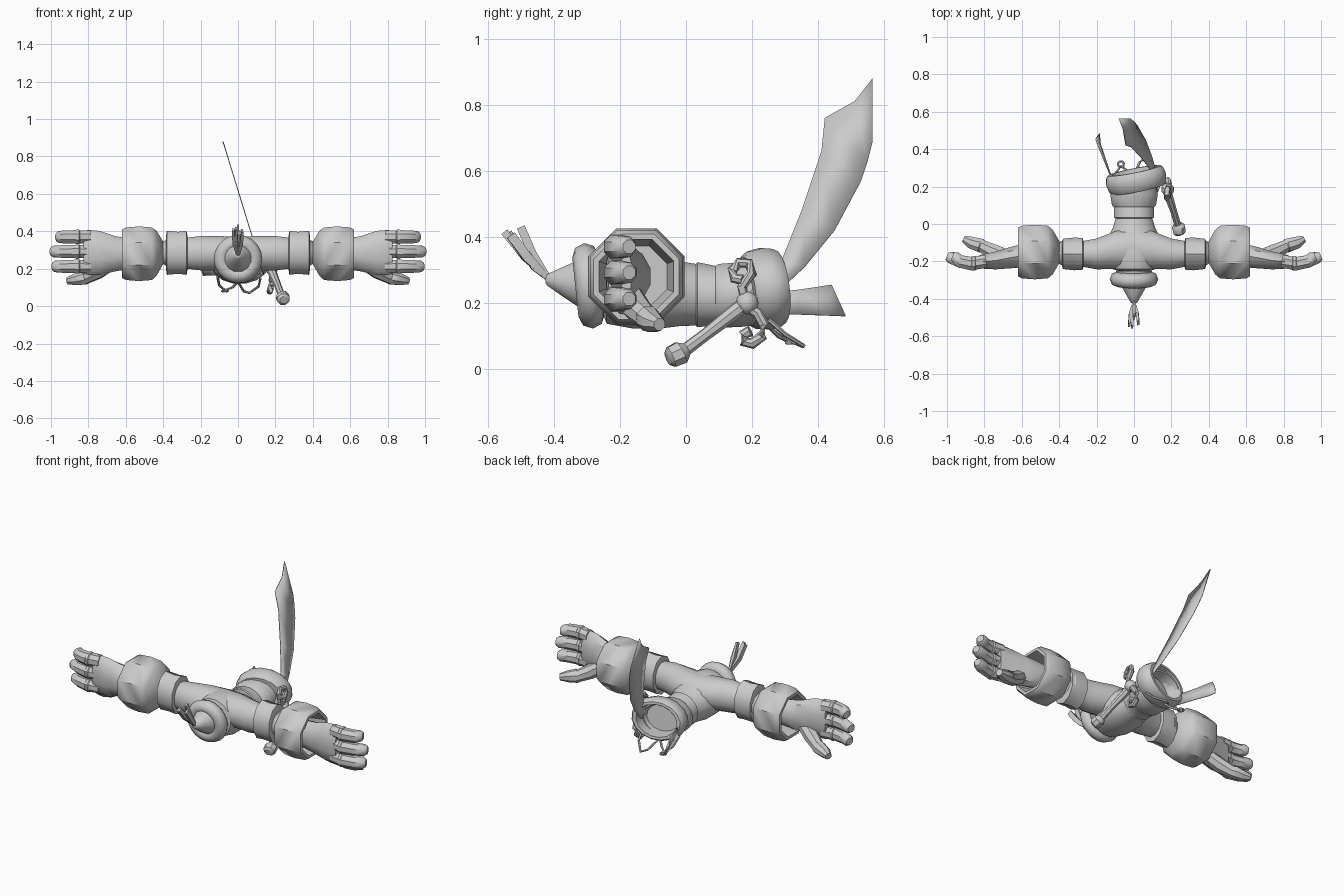
import bpy, bmesh, math
from mathutils import Vector

cube = bpy.data.objects.get("Cube")
if cube:
    bpy.data.objects.remove(cube, do_unlink=True)

grey = bpy.data.materials.new("plain_grey")
grey.use_nodes = True
tone = (0.6, 0.6, 0.6, 1)
grey.diffuse_color = tone
grey.node_tree.nodes["Principled BSDF"].inputs["Base Color"].default_value = tone


def finish(name, bm, angle=40):
    """Turn a bmesh into a shaded object."""
    bmesh.ops.recalc_face_normals(bm, faces=bm.faces)
    mesh = bpy.data.meshes.new(name)
    bm.to_mesh(mesh)
    bm.free()
    mesh.materials.append(grey)
    obj = bpy.data.objects.new(name, mesh)
    bpy.context.collection.objects.link(obj)
    bpy.ops.object.select_all(action='DESELECT')
    obj.select_set(True)
    bpy.context.view_layer.objects.active = obj
    bpy.ops.object.shade_smooth_by_angle(angle=math.radians(angle))
    return obj


def sweep(name, rings, sides=12, axis=None, side=1, turn=0.5, up=(0, 0, 1)):
    """Loft elliptical rings (x, y, z, wide, high) along a path or a fixed axis."""
    bm = bmesh.new()
    mids = [Vector(r[:3]) for r in rings]
    loops = []
    for i, ring in enumerate(rings):
        t = Vector(axis) if axis else mids[min(i + 1, len(mids) - 1)] - mids[max(i - 1, 0)]
        t.normalize()
        u = t.cross(Vector(up)).normalized()
        v = u.cross(t)
        loop = []
        for k in range(sides):
            a = math.tau * (k + turn) / sides
            p = mids[i] + u * math.cos(a) * ring[3] + v * math.sin(a) * ring[-1]
            loop.append(bm.verts.new((p.x * side, p.y, p.z)))
        loops.append(loop)
    for a, b in zip(loops, loops[1:]):
        for k in range(sides):
            j = (k + 1) % sides
            bm.faces.new((a[k], a[j], b[j], b[k]))
    bm.faces.new(loops[0])
    bm.faces.new(loops[-1])
    return finish(name, bm)


def tube(name, points, radius, sides=8, side=1):
    return sweep(name, [(*p, radius, radius) for p in points], sides, side=side, up=(0.3, 0.2, 0.9))


def strip(name, left, right):
    """Thin curved plate between two edges."""
    bm = bmesh.new()
    a = [bm.verts.new(p) for p in left]
    b = [bm.verts.new(p) for p in right]
    for i in range(len(a) - 1):
        bm.faces.new((a[i], a[i + 1], b[i + 1], b[i]))
    obj = finish(name, bm)
    mod = obj.modifiers.new("thickness", 'SOLIDIFY')
    mod.thickness = 0.005
    mod.offset = 0
    return obj


# Torso with stepped waist and hollow lower end
profile = [(-.25, .25, .09, .09), (-.24, .25, .12, .115), (-.16, .25, .15, .13),
           (-.08, .24, .145, .12), (-.02, .228, .115, .1), (.03, .225, .1, .095),
           (.035, .225, .108, .1), (.09, .222, .11, .092), (.1, .222, .12, .098),
           (.16, .225, .13, .1), (.2, .23, .12, .1), (.25, .24, .13, .1),
           (.25, .24, .115, .088), (.1, .225, .09, .07)]
sweep("torso", [(0, y, z, w, h) for y, z, w, h in profile], 16, axis=(0, 1, 0))

# Shoulders running through the chest
sweep("shoulders", [(x, y, .283, w, h) for x, y, w, h in
                    ((-.28, -.16, .07, .085), (-.2, -.16, .085, .095), (-.1, -.14, .105, .095),
                     (0, -.13, .115, .09), (.1, -.14, .105, .095), (.2, -.16, .085, .095),
                     (.28, -.16, .07, .085))], 12, axis=(1, 0, 0))

for side, label in ((1, "left"), (-1, "right")):
    # Upper arm band and elbow
    sweep(label + "_arm_band", [(x, -.16, .285, w, h) for x, w, h in
                                ((.27, .07, .09), (.275, .09, .118), (.32, .092, .112),
                                 (.38, .085, .118), (.385, .07, .09))], 10, (1, 0, 0), side)
    sweep(label + "_elbow", [(x, -.155, .285, r, r) for x, r in
                             ((.36, .085), (.4, .06), (.41, .05), (.45, .07))], 10, (1, 0, 0), side)
    # Large hollow faceted cuff
    sweep(label + "_cuff", [(x, -.15, z, r, r) for x, z, r in
                            ((.395, .285, .055), (.435, .282, .13), (.46, .28, .152), (.53, .28, .158),
                             (.6, .28, .152), (.62, .28, .14), (.62, .28, .122), (.5, .28, .1))],
          8, (1, 0, 0), side)
    # Forearm and palm
    sweep(label + "_palm", [(.5, -.165, .28, .06, .075), (.6, -.17, .28, .065, .085),
                            (.66, -.18, .28, .06, .095), (.74, -.195, .284, .05, .118),
                            (.8, -.2, .287, .042, .12), (.825, -.2, .287, .036, .115)],
          10, (1, 0, 0), side)
    # Three jointed fingers, each with a ring
    for number, (z, tip) in enumerate(((.212, .99), (.292, 1.0), (.37, .97))):
        path = [(.79, -.2), (.87, -.212), (.93, -.2), (tip - .015, -.178), (tip, -.172)]
        sizes = (.037, .039, .037, .033, .022)
        sweep(f"{label}_finger_{number}", [(x, y, z, r, r) for (x, y), r in zip(path, sizes)],
              8, side=side)
        sweep(f"{label}_finger_ring_{number}", [(x, -.21, z, r, r) for x, r in
                                                ((.845, .037), (.85, .042), (.865, .042), (.87, .037))],
              8, (1, 0, 0), side)
    # Thumb
    sweep(label + "_thumb", [(.68, -.175, .23, .04, .04), (.75, -.15, .185, .045, .042),
                             (.81, -.12, .155, .035, .036), (.82, -.115, .153, .04, .04),
                             (.87, -.1, .142, .035, .033), (.91, -.08, .135, .02, .02)],
          8, side=side)

# Round collar, inner ruff and tapering neck
bpy.ops.mesh.primitive_torus_add(major_radius=.09, minor_radius=.04, major_segments=20,
                                 minor_segments=8, location=(0, -.295, .252),
                                 rotation=(math.radians(96), 0, 0))
collar = bpy.context.object
collar.name = "collar"
collar.data.materials.append(grey)
bpy.ops.object.shade_smooth_by_angle(angle=math.radians(50))
sweep("neck", [(0, y, z, r, r) for y, z, r in
               ((-.25, .25, .1), (-.3, .255, .085), (-.335, .26, .068), (-.38, .265, .042),
                (-.42, .27, .018), (-.425, .27, .01))], 12, (0, 1, 0))

# Tuft of folded leaves on the tip
for i, (x, y, z, wide) in enumerate(((0, -.5, .43, .018), (.022, -.53, .405, .02),
                                     (-.025, -.54, .41, .02), (.012, -.485, .35, .018),
                                     (-.01, -.55, .415, .016))):
    sweep(f"tuft_leaf_{i}", [(0, -.41, .268, .006, .01), (x * .8, (y - .41) / 2 - .01, z * .5 + .135, .012, wide),
                             (x, y, z, .008, wide)], 4)

# Slanted padded belt
centre, slant = Vector((.012, .232, .242)), Vector((-.2, 1, .12)).normalized()
sweep("belt", [(*(centre + slant * d), r, r * .76) for d, r in
               ((-.05, .115), (-.05, .14), (-.03, .158), (.01, .166), (.04, .158), (.055, .145),
                (.055, .125), (-.03, .11))], 16, slant)

# Curved sword blade
def blade_edge(points):
    return [(.19 - .307 * z, y, z) for y, z in points]

strip("sword_blade",
      blade_edge(((.17, .21), (.29, .33), (.35, .48), (.41, .66), (.42, .76), (.51, .81), (.565, .88))),
      blade_edge(((.2, .17), (.285, .24), (.36, .31), (.45, .42), (.53, .57), (.55, .63), (.565, .69))))

# Sword grip, pommel and curled guard
sweep("sword_grip", [(.17, .2, .215, .022, .022), (.185, .15, .175, .024, .024),
                     (.215, .06, .105, .019, .019), (.235, -.01, .052, .02, .02)], 8)
sweep("sword_pommel", [(.232, 0, .06, .022, .022), (.238, -.015, .05, .037, .037),
                       (.243, -.045, .036, .036, .034), (.246, -.055, .032, .024, .022)], 8)
tube("guard_upper", [(.18, .18, .19), (.185, .17, .25), (.185, .2, .29), (.18, .19, .32),
                     (.175, .16, .322), (.175, .14, .3), (.18, .145, .275), (.185, .17, .27)], .016)
tube("guard_lower", [(.18, .18, .19), (.185, .215, .17), (.18, .235, .135), (.175, .23, .1),
                     (.17, .2, .077), (.17, .175, .083), (.175, .175, .105), (.18, .195, .115)], .017)
bpy.ops.mesh.primitive_uv_sphere_add(segments=10, ring_count=6, radius=.035, location=(.18, .185, .2))
knot = bpy.context.object
knot.name = "guard_knot"
knot.data.materials.append(grey)
bpy.ops.object.shade_smooth_by_angle(angle=math.radians(50))

# Trailing cloth at the right hip
strip("hip_cloth", [(-.11, .22, .23), (-.16, .34, .24), (-.2, .44, .255), (-.205, .455, .22)],
      [(-.11, .22, .165), (-.15, .34, .165), (-.18, .43, .162), (-.185, .483, .16)])

# Thin cords and loop under the belt
tube("cord_left", [(.12, .25, .15), (.11, .3, .105), (.06, .355, .07), (.03, .33, .08), (0, .26, .13)], .007, 6)
tube("cord_right", [(-.11, .22, .16), (-.1, .27, .11), (-.07, .31, .085), (-.03, .28, .1), (0, .25, .13)], .007, 6)
tube("cord_loop", [(-.07 + .016 * math.cos(a), .32 + .016 * math.sin(a), .08)
                   for a in (math.tau * k / 10 for k in range(11))], .006, 6)
